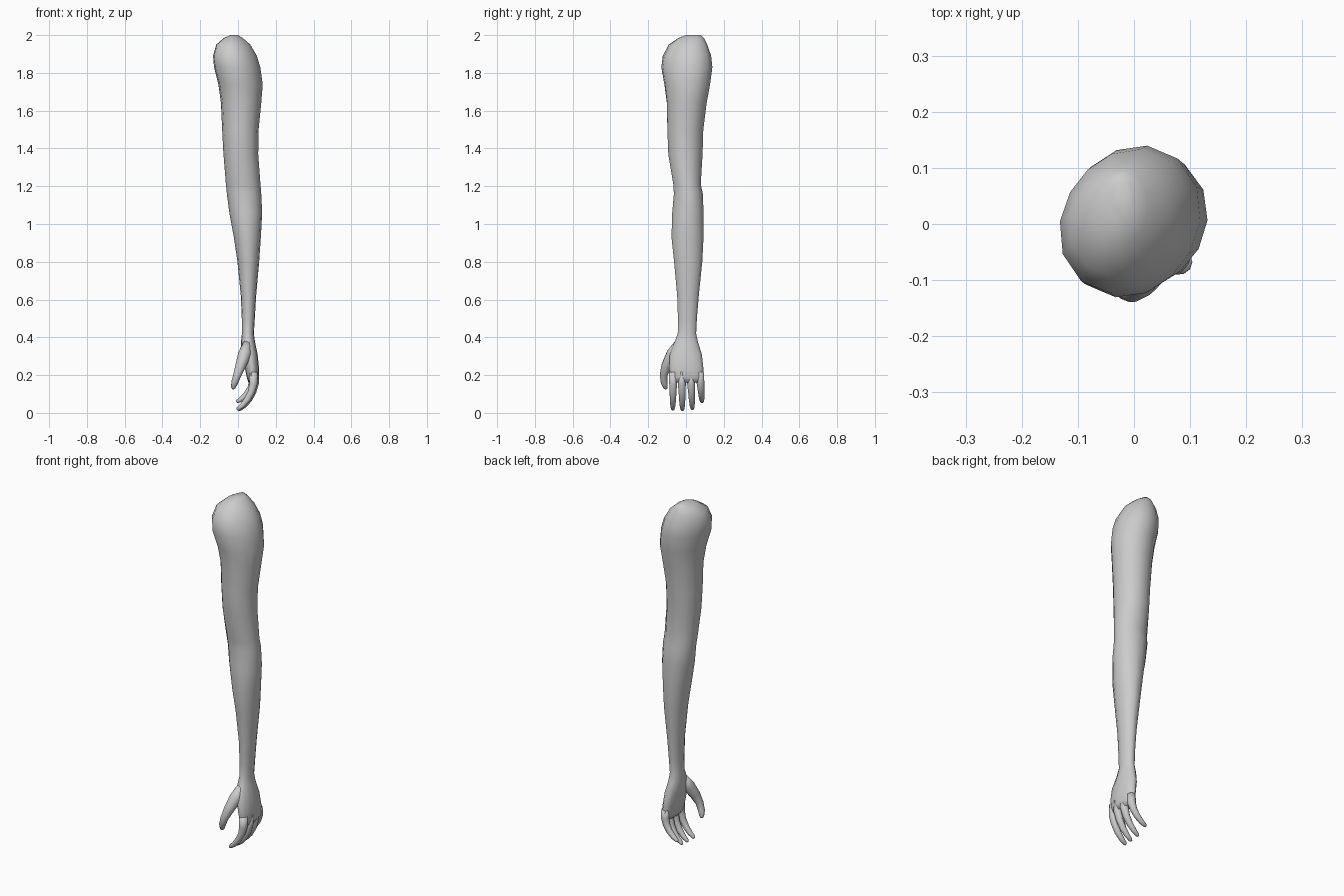
import bpy, bmesh, math
from mathutils import Vector


def loft(name, rings):
    """Skin a list of equal-sided rings, cap both ends, shade smooth."""
    bm = bmesh.new()
    loops = [[bm.verts.new(p) for p in ring] for ring in rings]
    n = len(loops[0])
    for a, b in zip(loops, loops[1:]):
        for i in range(n):
            j = (i + 1) % n
            bm.faces.new((a[i], a[j], b[j], b[i]))
    bm.faces.new(loops[0])
    bm.faces.new(loops[-1])
    bmesh.ops.recalc_face_normals(bm, faces=bm.faces)
    mesh = bpy.data.meshes.new(name)
    bm.to_mesh(mesh)
    bm.free()
    mesh.shade_smooth()
    obj = bpy.data.objects.new(name, mesh)
    bpy.context.collection.objects.link(obj)
    return obj


def section(z, x0, x1, y0, y1, skew=0.0, n=14):
    """Horizontal oval filling the given x and y extents, stretched diagonally by skew."""
    ring = []
    for i in range(n):
        a = 2 * math.pi * i / n
        k = 1 + skew * math.sin(2 * a)
        ring.append(((x0 + x1) / 2 + (x1 - x0) / 2 * math.cos(a) * k,
                     (y0 + y1) / 2 + (y1 - y0) / 2 * math.sin(a) * k, z))
    return ring


def digit(name, path, radii, n=10):
    """Tapered tube along a path with a rounded tip."""
    pts = [Vector(p) for p in path]
    end = (pts[-1] - pts[-2]).normalized()
    pts.append(pts[-1] + end * radii[-1] * 0.7)
    radii = list(radii) + [radii[-1] * 0.5]
    rings = []
    for i, p in enumerate(pts):
        t = (pts[min(i + 1, len(pts) - 1)] - pts[max(i - 1, 0)]).normalized()
        u = t.cross(Vector((0, 1, 0))).normalized()
        v = t.cross(u)
        rings.append([p + radii[i] * (u * math.cos(2 * math.pi * k / n) +
                                      v * math.sin(2 * math.pi * k / n)) for k in range(n)])
    return loft(name, rings)


# Shoulder to wrist: z, left, right, front, back, diagonal stretch
arm = [
    (2.00, -0.04, 0.00, 0.00, 0.08, 0),
    (1.985, -0.075, 0.025, -0.04, 0.095, 0.05),
    (1.95, -0.115, 0.065, -0.09, 0.112, 0.08),
    (1.89, -0.132, 0.10, -0.122, 0.132, 0.08),
    (1.83, -0.127, 0.118, -0.13, 0.139, 0.07),
    (1.74, -0.104, 0.131, -0.115, 0.128, 0.05),
    (1.64, -0.09, 0.123, -0.103, 0.111, 0.02),
    (1.50, -0.084, 0.109, -0.101, 0.094, 0),
    (1.37, -0.077, 0.107, -0.096, 0.09, 0),
    (1.21, -0.064, 0.119, -0.069, 0.08, 0),
    (1.16, -0.059, 0.123, -0.066, 0.091, 0),
    (1.06, -0.046, 0.128, -0.075, 0.095, 0),
    (0.93, -0.022, 0.121, -0.079, 0.095, 0),
    (0.80, -0.003, 0.112, -0.065, 0.088, 0),
    (0.62, 0.015, 0.096, -0.048, 0.069, 0),
    (0.50, 0.02, 0.089, -0.044, 0.059, 0),
    (0.42, 0.021, 0.084, -0.045, 0.055, 0),
]
# Palm, flattened and facing -x
palm = [
    (0.375, 0.015, 0.09, -0.062, 0.065, 0),
    (0.31, 0.022, 0.104, -0.088, 0.086, 0),
    (0.24, 0.036, 0.111, -0.092, 0.094, 0),
    (0.19, 0.046, 0.111, -0.088, 0.096, 0),
    (0.16, 0.055, 0.102, -0.078, 0.088, 0),
]
loft("arm_and_palm", [section(*r) for r in arm + palm])

# Four fingers curling toward -x: name, root y, tip y, tip z, x shift of the root
for name, y0, y1, tip, dx in [("index_finger", -0.067, -0.070, 0.015, -0.002),
                              ("middle_finger", -0.023, -0.019, 0.012, 0.004),
                              ("ring_finger", 0.024, 0.034, 0.018, 0.002),
                              ("little_finger", 0.072, 0.085, 0.056, -0.004)]:
    # curl profile: fraction along the length, x
    curl = [(0.0, 0.083), (0.3, 0.084), (0.52, 0.073), (0.72, 0.052), (0.88, 0.025), (0.97, 0.002)]
    path = [(x + dx, y0 + (y1 - y0) * f, 0.215 + (tip - 0.215) * f) for f, x in curl]
    digit(name, path, (0.023, 0.022, 0.019, 0.017, 0.014, 0.010))

# Thumb in front of the palm
digit("thumb", [(0.052, -0.035, 0.37), (0.035, -0.070, 0.31), (0.014, -0.103, 0.25),
                (-0.004, -0.119, 0.20), (-0.018, -0.116, 0.16), (-0.025, -0.108, 0.134)],
      (0.025, 0.035, 0.028, 0.021, 0.018, 0.012))
